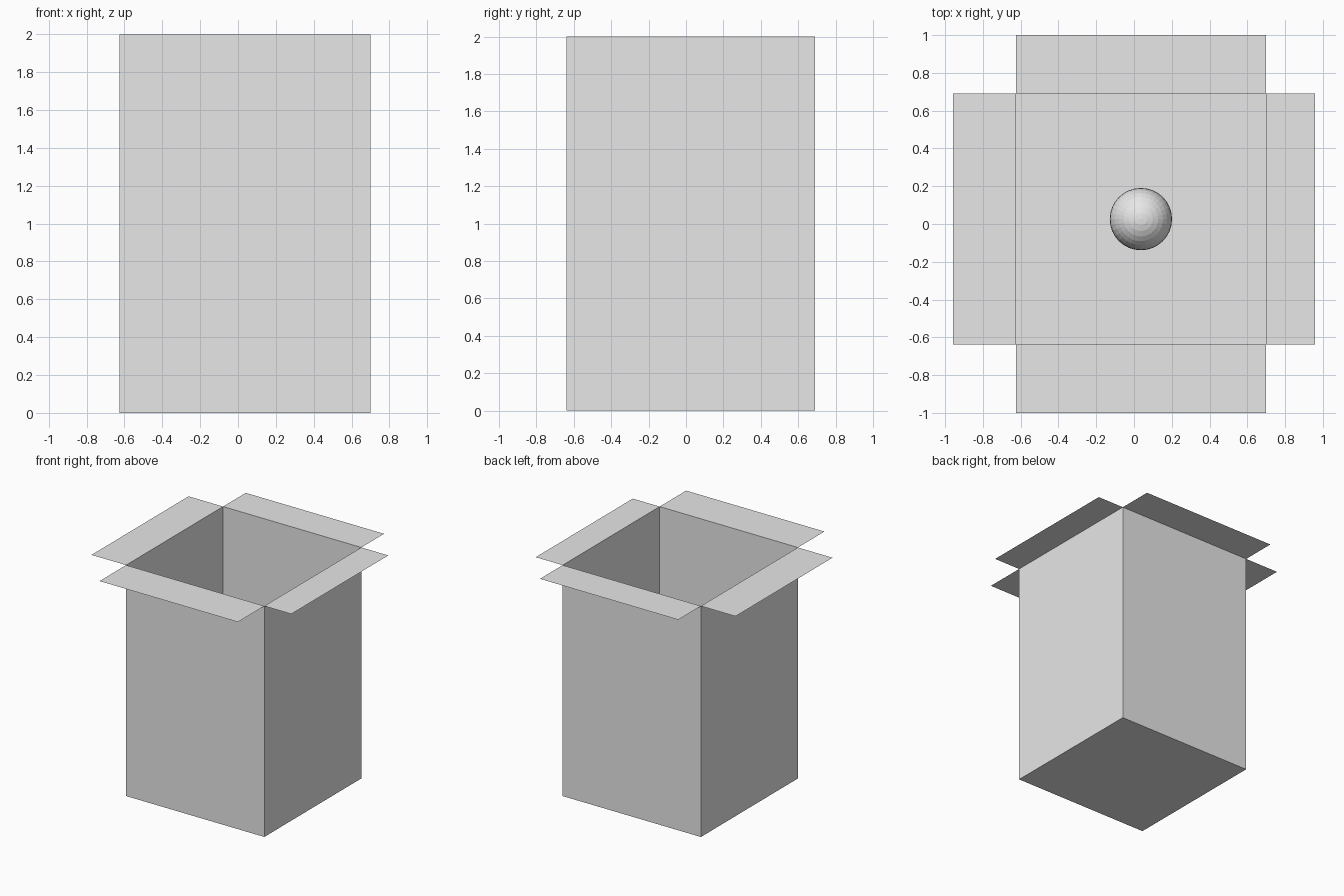
import bpy
import bmesh
from mathutils import Vector

cube = bpy.data.objects.get("Cube")
if cube:
    bpy.data.objects.remove(cube, do_unlink=True)

GREY = (0.8, 0.8, 0.8, 1.0)
X0, X1, Y0, Y1, HEIGHT = -0.626, 0.699, -0.638, 0.69, 2.0
CENTRE = Vector(((X0 + X1) / 2, (Y0 + Y1) / 2, HEIGHT / 2))

grey = bpy.data.materials.new("plain grey")
grey.use_nodes = True
grey.diffuse_color = GREY
grey.node_tree.nodes["Principled BSDF"].inputs["Base Color"].default_value = GREY


def add_object(name, bm):
    mesh = bpy.data.meshes.new(name)
    bm.to_mesh(mesh)
    bm.free()
    mesh.materials.append(grey)
    obj = bpy.data.objects.new(name, mesh)
    bpy.context.collection.objects.link(obj)
    return obj


# Open box: thin walls and floor, no lid
bm = bmesh.new()
bmesh.ops.create_cube(bm, size=1)
bmesh.ops.scale(bm, vec=(X1 - X0, Y1 - Y0, HEIGHT), verts=bm.verts)
bmesh.ops.translate(bm, vec=CENTRE, verts=bm.verts)
lid = max(bm.faces, key=lambda f: f.calc_center_median().z)
bmesh.ops.delete(bm, geom=[lid], context="FACES_ONLY")
add_object("open_box", bm)


# Four flaps folded out level with the rim
def add_flap(name, xa, xb, ya, yb):
    bm = bmesh.new()
    corners = ((xa, ya), (xb, ya), (xb, yb), (xa, yb))
    bm.faces.new([bm.verts.new((x, y, HEIGHT)) for x, y in corners])
    add_object(name, bm)


add_flap("front_flap", X0, X1, -1, Y0)
add_flap("back_flap", X0, X1, Y1, 1)
add_flap("right_flap", -0.957, X0, Y0, Y1)
add_flap("left_flap", X1, 0.957, Y0, Y1)

# Faceted ball in the middle of the box
bm = bmesh.new()
bmesh.ops.create_uvsphere(bm, u_segments=32, v_segments=16, radius=0.165)
bmesh.ops.translate(bm, vec=CENTRE, verts=bm.verts)
add_object("ball", bm)
